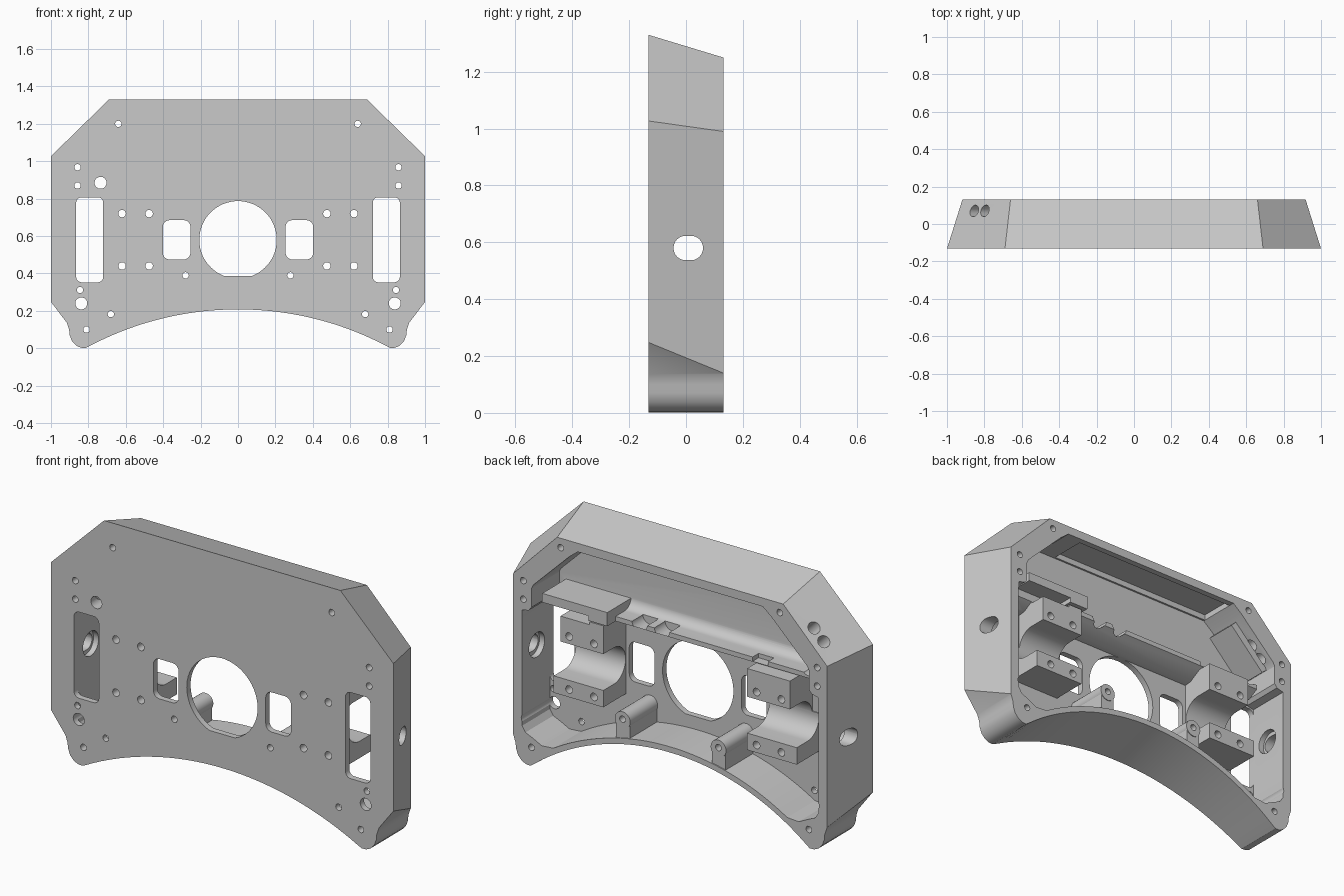
import bpy, bmesh, math
from mathutils import Vector, Matrix

cube = bpy.data.objects.get("Cube")
if cube:
    bpy.data.objects.remove(cube, do_unlink=True)

FRONT, BACK, FLOOR = -0.132, 0.132, -0.1
FRONT_ARC = (-1.498, 1.706)   # centre height and radius of the arched underside
BACK_ARC = (-1.003, 1.293)
SIDES = (1, -1)

grey = bpy.data.materials.new("plain grey")
grey.use_nodes = True
grey.diffuse_color = (0.585, 0.585, 0.585, 1)
grey.node_tree.nodes["Principled BSDF"].inputs["Base Color"].default_value = grey.diffuse_color


# ---- helpers ----
def loft(bm, near, far):
    """Closed solid between two matching loops of 3D points."""
    a = [bm.verts.new(p) for p in near]
    b = [bm.verts.new(p) for p in far]
    n = len(a)
    bm.faces.new(a)
    bm.faces.new(b[::-1])
    for i in range(n):
        j = (i + 1) % n
        bm.faces.new((a[j], a[i], b[i], b[j]))


def prism_y(bm, pts, y0=-0.3, y1=0.3):
    loft(bm, [(x, y0, z) for x, z in pts], [(x, y1, z) for x, z in pts])


def prism_x(bm, pts, x0, x1):
    loft(bm, [(x0, y, z) for y, z in pts], [(x1, y, z) for y, z in pts])


def box(bm, x0, x1, y0, y1, z0, z1):
    prism_y(bm, [(x0, z0), (x1, z0), (x1, z1), (x0, z1)], y0, y1)


def arc(cx, cz, r, a0, a1, n):
    angles = [math.radians(a0 + (a1 - a0) * i / n) for i in range(n + 1)]
    return [(cx + r * math.cos(a), cz + r * math.sin(a)) for a in angles]


def circle(cx, cz, r, n=28):
    return arc(cx, cz, r, 0, 360, n)[:-1]


def rounded(cx, cz, w, h, r):
    pts = []
    for k, (sx, sz) in enumerate(((1, 1), (-1, 1), (-1, -1), (1, -1))):
        pts += arc(cx + sx * (w / 2 - r), cz + sz * (h / 2 - r), r, 90 * k, 90 * k + 90, 6)
    return pts


def mirrored(half):
    """Complete a right-hand outline (top to bottom) with its reflection."""
    return half + [(-x, z) for x, z in reversed(half)]


def underside(centre, r, x_end, n=20):
    """Right half of an arch, from the foot to near the middle."""
    xs = [x_end * (1 - (i + 0.5) / (n + 0.5)) for i in range(n)]
    return [(x, centre + math.sqrt(r * r - x * x)) for x in xs]


def make(name, bm):
    bmesh.ops.recalc_face_normals(bm, faces=bm.faces)
    mesh = bpy.data.meshes.new(name)
    bm.to_mesh(mesh)
    bm.free()
    mesh.materials.append(grey)
    ob = bpy.data.objects.new(name, mesh)
    bpy.context.collection.objects.link(ob)
    return ob


def combine(target, bm, operation):
    tool = make("helper", bm)
    tool.hide_render = True
    mod = target.modifiers.new(operation, 'BOOLEAN')
    mod.operation, mod.object = operation, tool
    mod.solver, mod.use_self = 'EXACT', True
    bpy.ops.object.select_all(action='DESELECT')
    target.select_set(True)
    bpy.context.view_layer.objects.active = target
    bpy.ops.object.modifier_apply(modifier=mod.name)
    bpy.data.objects.remove(tool, do_unlink=True)


# ---- tapered outer shell, its arch rising towards the back ----
foot = [(0.915, 0.136), (0.903, 0.1), (0.9, 0.07), (0.888, 0.038),
        (0.865, 0.014), (0.84, 0.003), (0.815, 0.002)]
front_line = mirrored([(0.69, 1.33), (1.0, 1.027), (1.0, 0.248)] + foot + underside(*FRONT_ARC, 0.81))
back_line = mirrored([(0.66, 1.25), (0.917, 0.99), (0.917, 0.14)] + foot + underside(*BACK_ARC, 0.81))
bm = bmesh.new()
loft(bm, [(x, FRONT, z) for x, z in front_line], [(x, BACK, z) for x, z in back_line])
housing = make("housing", bm)

# ---- open back cavity with pads left for the corner screws ----
cavity = [(0.54, 1.205), (0.59, 1.165), (0.80, 0.96), (0.81, 0.94), (0.81, 0.84),
          (0.825, 0.82), (0.865, 0.81), (0.865, 0.2), (0.845, 0.17), (0.8, 0.15),
          (0.75, 0.125)] + underside(BACK_ARC[0], BACK_ARC[1] + 0.03, 0.70)
bm = bmesh.new()
prism_y(bm, mirrored(cavity), FLOOR, 0.3)
combine(housing, bm, 'DIFFERENCE')

# ---- recess in the top wall ----
bm = bmesh.new()
box(bm, -0.54, 0.44, -0.09, 0.1, 1.1, 1.235)
combine(housing, bm, 'DIFFERENCE')

# ---- inner shelf with a fillet on top and a sloped underside ----
bm = bmesh.new()
fillet = [(-0.115, 0.95)] + arc(-0.045, 0.92, 0.055, 180, 270, 8)
prism_x(bm, fillet + [(0.03, 0.865), (0.03, 0.84), (-0.06, 0.79), (-0.115, 0.785)], -0.78, 0.78)
combine(housing, bm, 'UNION')

# ---- raised tray on one side, socket block behind the drilled corner ----
bm = bmesh.new()
box(bm, 0.39, 0.77, -0.115, 0.1, 0.84, 0.912)
block = [(-0.84, 0.97), (-0.78, 0.92), (-0.58, 1.12), (-0.64, 1.18)]
prism_y(bm, block, -0.115, 0.07)
combine(housing, bm, 'UNION')

# ---- motor cradles: lower and upper halves around a lying channel ----
bm = bmesh.new()
for s in SIDES:
    prism_y(bm, [(s * 0.42, 0.40), (s * 0.71, 0.40), (s * 0.71, 0.6), (s * 0.67, 0.6),
                 (s * 0.67, 0.83), (s * 0.42, 0.83)], -0.115, 0.09)
combine(housing, bm, 'UNION')
bm = bmesh.new()
channel = arc(0.0, 0.585, 0.096, 90, 270, 20)
for s in SIDES:
    prism_x(bm, channel + [(0.3, 0.489), (0.3, 0.681)], s * 0.405, s * 0.74)
combine(housing, bm, 'DIFFERENCE')

# ---- screw bosses joined to the arched wall ----
bm = bmesh.new()
for s in SIDES:
    prism_y(bm, circle(s * 0.28, 0.385, 0.045), -0.115, 0.13)
combine(housing, bm, 'UNION')
bm = bmesh.new()
for s in SIDES:
    web = [(s * 0.24, 0.28), (s * 0.32, 0.265), (s * 0.32, 0.38), (s * 0.24, 0.38)]
    prism_y(bm, web, -0.115, 0.126)
combine(housing, bm, 'UNION')

# ---- openings and screw holes through the front ----
bm = bmesh.new()
prism_y(bm, arc(0, 0.58, 0.207, -69, 249, 56), -0.3, -0.05)
for s in SIDES:
    prism_y(bm, rounded(s * 0.793, 0.58, 0.145, 0.455, 0.03))
    prism_y(bm, rounded(s * 0.328, 0.58, 0.147, 0.21, 0.035))
    for x, z in ((0.64, 1.2), (0.858, 0.968), (0.858, 0.87), (0.81, 0.1), (0.28, 0.39),
                 (0.845, 0.312), (0.68, 0.183)):
        prism_y(bm, circle(s * x, z, 0.017, 16))
    for x in (0.475, 0.62):
        for z in (0.44, 0.72):
            prism_y(bm, circle(s * x, z, 0.02, 16))
    prism_y(bm, circle(s * 0.838, 0.24, 0.032))
prism_y(bm, circle(-0.735, 0.885, 0.032))
combine(housing, bm, 'DIFFERENCE')

# ---- side slots with wider inner mouths, drilled corner holes ----
bm = bmesh.new()
for s in SIDES:
    prism_x(bm, rounded(0.008, 0.58, 0.104, 0.086, 0.0425), s * 0.8, s * 1.1)
    prism_x(bm, circle(0.008, 0.58, 0.065), s * 0.82, s * 0.895)
for x, z in ((-0.80, 1.14), (-0.857, 1.083)):
    turn = Matrix.Translation((x, 0.07, z)) @ Vector((-1, 0, 1)).to_track_quat('Z', 'Y').to_matrix().to_4x4()
    bmesh.ops.create_cone(bm, cap_ends=True, segments=24, radius1=0.031, radius2=0.031,
                          depth=0.26, matrix=turn)
combine(housing, bm, 'DIFFERENCE')

# ---- cable notches in the shelf, slot under the tray ----
bm = bmesh.new()
for x in (0.12, 0.25):
    prism_y(bm, circle(x, 0.87, 0.045), -0.06, 0.2)
box(bm, -0.5, -0.41, -0.02, 0.2, 0.842, 1.0)
box(bm, 0.5, 0.79, 0.0, 0.2, 0.815, 0.865)
combine(housing, bm, 'DIFFERENCE')

# ---- smooth the curved walls, keep the machined edges sharp ----
bpy.ops.object.select_all(action='DESELECT')
housing.select_set(True)
bpy.context.view_layer.objects.active = housing
bpy.ops.object.shade_smooth_by_angle(angle=math.radians(25))
